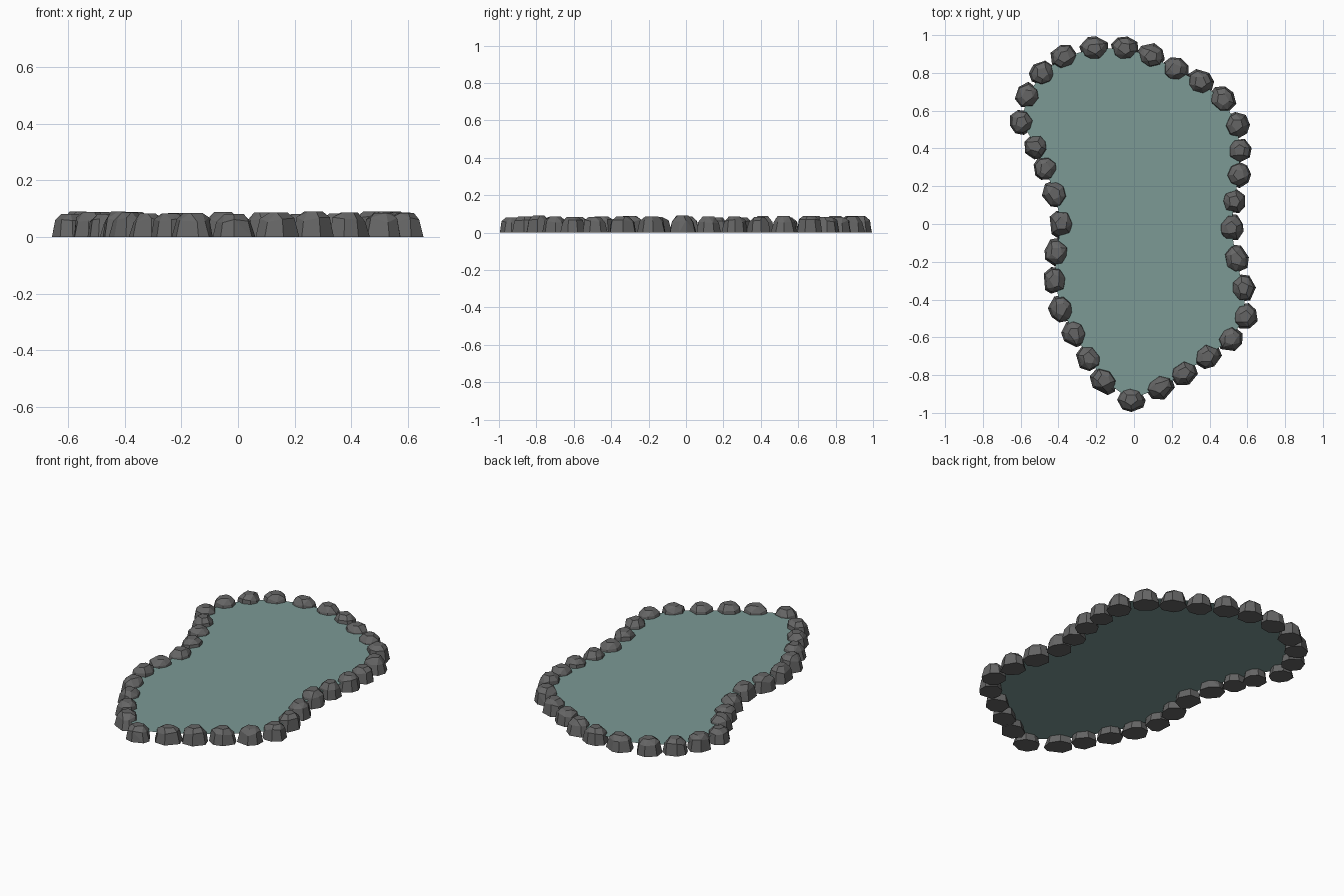
import bpy, bmesh, math, random
from mathutils import Vector

if "Cube" in bpy.data.objects:
    bpy.data.objects.remove(bpy.data.objects["Cube"])

random.seed(7)
HEIGHT, WATER_Z = 0.092, 0.045

# stone positions around the shore, clockwise from the back left
SHORE = [Vector(p) for p in [
    (-.21, .93), (-.05, .93), (.09, .89), (.22, .82), (.35, .75), (.47, .66),
    (.545, .525), (.56, .39), (.555, .26), (.53, .12), (.515, -.02), (.54, -.185),
    (.58, -.34), (.59, -.49), (.51, -.61), (.39, -.70), (.265, -.79), (.14, -.865),
    (-.015, -.93), (-.16, -.83), (-.24, -.71), (-.315, -.58), (-.385, -.45),
    (-.42, -.30), (-.41, -.15), (-.385, 0), (-.42, .16), (-.47, .295),
    (-.52, .41), (-.595, .54), (-.565, .68), (-.485, .80), (-.37, .885)]]


def material(name, color):
    mat = bpy.data.materials.new(name)
    mat.diffuse_color = color
    mat.use_nodes = True
    mat.node_tree.nodes["Principled BSDF"].inputs["Base Color"].default_value = mat.diffuse_color
    return mat


def finish(bm, name, mat):
    mesh = bpy.data.meshes.new(name)
    bm.to_mesh(mesh)
    bm.free()
    mesh.materials.append(mat)
    obj = bpy.data.objects.new(name, mesh)
    bpy.context.collection.objects.link(obj)


def add_stone(name, center, angle, length, mat):
    # hull of irregular rings: wide flat base, tapering sides, chipped top
    bm = bmesh.new()
    sides = random.choice((7, 8, 8))
    spin = random.random() * math.tau
    jitter = [random.uniform(-.2, .2) for _ in range(sides)]
    height = HEIGHT * random.uniform(.88, 1)
    for z, size, count in ((0, 1, sides), (.72, .82, sides), (1, .46, 5)):
        for i in range(count):
            a = spin + math.tau * (i + jitter[i]) / count
            r = size * random.uniform(.95, 1.05)
            u, v = r * length * math.cos(a), r * .067 * math.sin(a)
            lift = 0 if z in (0, 1) else random.uniform(-.12, .1)
            bm.verts.new((center.x + u * math.cos(angle) - v * math.sin(angle),
                          center.y + u * math.sin(angle) + v * math.cos(angle),
                          height * (z + lift)))
    out = bmesh.ops.convex_hull(bm, input=bm.verts[:])
    junk = {g for g in out["geom_interior"] + out["geom_unused"]
            if isinstance(g, bmesh.types.BMVert)}
    bmesh.ops.delete(bm, geom=list(junk), context='VERTS')
    # merge nearly flat triangles into broad facets
    bmesh.ops.dissolve_limit(bm, angle_limit=math.radians(9),
                             verts=bm.verts[:], edges=bm.edges[:])
    bmesh.ops.recalc_face_normals(bm, faces=bm.faces[:])
    finish(bm, name, mat)


# ring of stones, each turned along the shoreline
stone_mat = material("stone_grey", (.13, .13, .13, 1))
for i, p in enumerate(SHORE):
    prev, nxt = SHORE[i - 1], SHORE[(i + 1) % len(SHORE)]
    t = nxt - prev
    add_stone(f"stone_{i + 1:02d}", p, math.atan2(t.y, t.x),
              min(.078, max(.066, t.length * .25)), stone_mat)

# thin sheet of water reaching under the stones
bm = bmesh.new()
water = bm.faces.new([bm.verts.new((p.x, p.y, WATER_Z)) for p in reversed(SHORE)])
water.normal_update()
finish(bm, "water_surface", material("water_teal", (.2, .32, .3, .85)))
